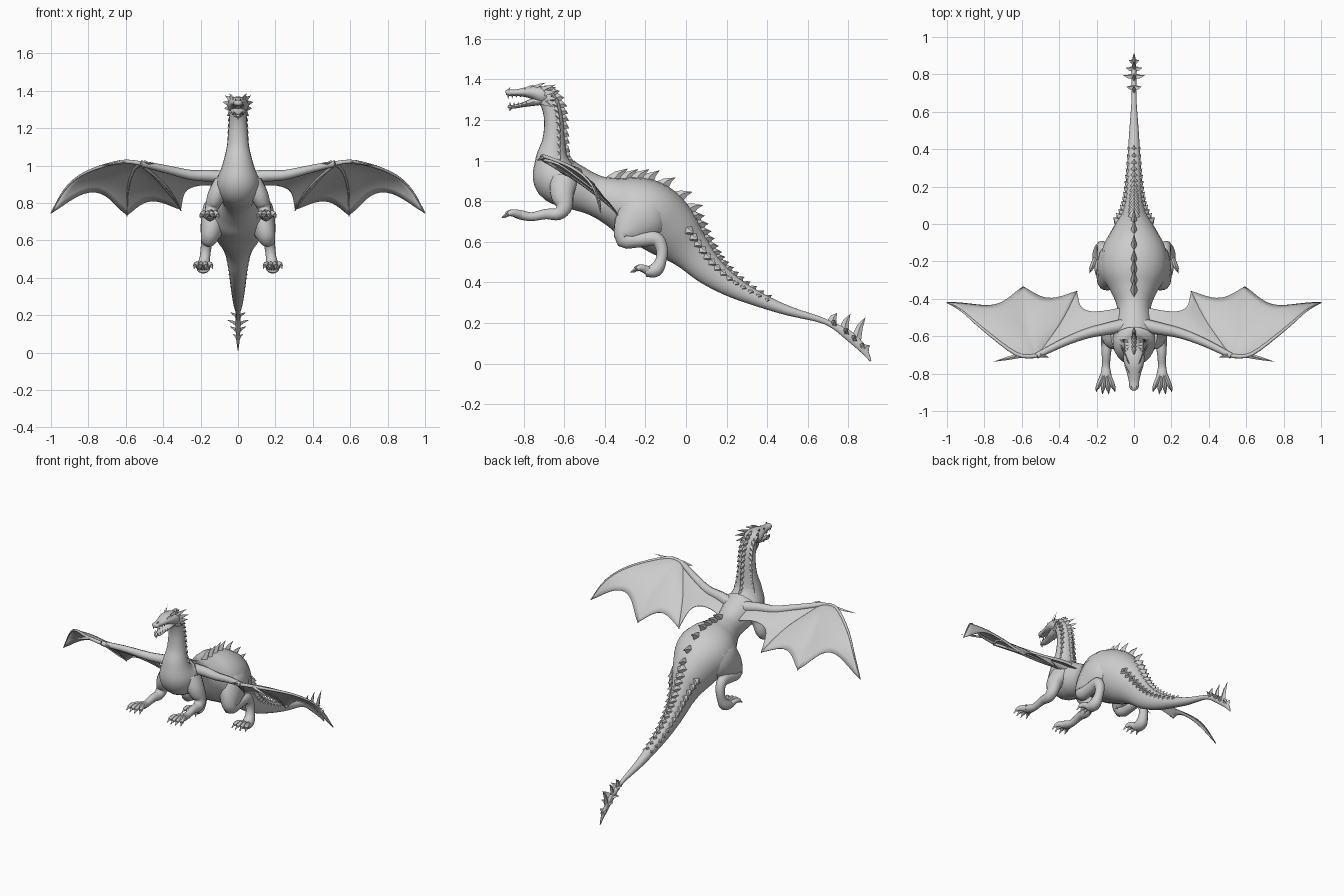
import bpy, bmesh, math
from mathutils import Vector

cube = bpy.data.objects.get("Cube")
if cube:
    bpy.data.objects.remove(cube, do_unlink=True)

grey = bpy.data.materials.new("stone grey")
grey.use_nodes = True
grey.diffuse_color = (0.6, 0.6, 0.6, 1)
grey.node_tree.nodes["Principled BSDF"].inputs["Base Color"].default_value = (0.6, 0.6, 0.6, 1)
X, Y = Vector((1, 0, 0)), Vector((0, 1, 0))


def finish(name, bm, mirror=False, angle=50, thickness=0):
    bmesh.ops.recalc_face_normals(bm, faces=bm.faces)
    mesh = bpy.data.meshes.new(name)
    bm.to_mesh(mesh)
    bm.free()
    mesh.materials.append(grey)
    ob = bpy.data.objects.new(name, mesh)
    bpy.context.collection.objects.link(ob)
    if thickness:
        mod = ob.modifiers.new("thickness", 'SOLIDIFY')
        mod.thickness, mod.offset = thickness, 0
    if mirror:
        ob.modifiers.new("mirror", 'MIRROR').use_mirror_merge = False
    bpy.ops.object.select_all(action='DESELECT')
    ob.select_set(True)
    bpy.context.view_layer.objects.active = ob
    bpy.ops.object.shade_smooth_by_angle(angle=math.radians(angle))


def sample(rows, i):
    """Smooth interpolation through rows at a fractional index."""
    last = len(rows) - 1
    k = min(int(i), last - 1)
    t = i - k
    a, b, c, d = [Vector(rows[min(max(j, 0), last)]) for j in range(k - 1, k + 3)]
    return b + (c - a) * (t / 2) + (a * 2 - b * 5 + c * 4 - d) * (t * t / 2) + (b * 3 - a - c * 3 + d) * (t ** 3 / 2)


def frame(rows, i, ref=X):
    last, e = len(rows) - 1, 0.05
    row = sample(rows, i)
    t = (sample(rows, min(i + e, last)) - sample(rows, max(i - e, 0)))
    t = Vector(t[:3]).normalized()
    side = (ref - t * ref.dot(t)).normalized()
    return Vector(row[:3]), t, side, side.cross(t), max(row[3], 0.002), max(row[4], 0.002)


def loft(bm, rows, sides=16, steps=4, ref=X):
    """Skin elliptical rings of (x, y, z, half width, half height)."""
    rings = []
    for s in range((len(rows) - 1) * steps + 1):
        p, t, side, up, w, h = frame(rows, s / steps, ref)
        angles = [math.tau * k / sides for k in range(sides)]
        rings.append([bm.verts.new(p + side * w * math.cos(a) + up * h * math.sin(a)) for a in angles])
    for r, q in zip(rings, rings[1:]):
        for k in range(sides):
            n = (k + 1) % sides
            bm.faces.new((r[k], r[n], q[n], q[k]))
    bm.faces.new(rings[0])
    bm.faces.new(rings[-1])


def spike(bm, base, tip, u, v):
    """Four-sided thorn with base half axes u and v, bent a little at the middle."""
    mid = base.lerp(tip, 0.5) - v * 0.25
    low = [bm.verts.new(base + d) for d in (u, v, -u, -v)]
    top = [bm.verts.new(mid + d * 0.6) for d in (u, v, -u, -v)]
    end = bm.verts.new(tip)
    for k in range(4):
        n = (k + 1) % 4
        bm.faces.new((low[k], low[n], top[n], top[k]))
        bm.faces.new((top[k], top[n], end))


# Neck, trunk and tail: y, z, half width, half height
spine = [(0, *r) for r in (
    (-.71, 1.325, .04, .04), (-.67, 1.28, .045, .046), (-.652, 1.2, .05, .047), (-.652, 1.1, .06, .056),
    (-.66, 1.0, .085, .085), (-.635, .915, .115, .12), (-.55, .87, .105, .11), (-.45, .83, .09, .10),
    (-.36, .80, .125, .12), (-.27, .77, .175, .155), (-.17, .73, .18, .165), (-.07, .65, .13, .145),
    (.02, .56, .077, .103), (.11, .465, .054, .077), (.22, .385, .043, .055), (.35, .32, .035, .037),
    (.5, .262, .025, .024), (.65, .22, .014, .015), (.72, .19, .012, .014), (.8, .14, .013, .024),
    (.87, .075, .01, .02), (.91, .012, .002, .004))]
bm = bmesh.new()
loft(bm, spine, 20, 5)
finish("body", bm)


# Thorns and overlapping scales along the spine
def spine_row(bm, start, end, count, height, lean, width, length, degrees=90):
    for k in range(count):
        f = k / (count - 1)
        p, t, side, up, w, h = frame(spine, start + (end - start) * f)
        a = math.radians(degrees)
        out = (side * h * math.cos(a) + up * w * math.sin(a)).normalized()
        size = height[0] + (height[1] - height[0]) * f
        base = p + (side * w * math.cos(a) + up * h * math.sin(a)) * 0.95
        spike(bm, base, base + out * size + t * size * lean, out.cross(t) * size * width, t * size * length)


bm = bmesh.new()
spine_row(bm, 0.2, 4.0, 12, (.034, .026), 0.6, .45, .9)
spine_row(bm, 7.7, 10.9, 7, (.07, .06), 0.7, .28, .55)
spine_row(bm, 11.2, 15.3, 15, (.038, .014), 1.0, .9, 1.1)
finish("back_thorns", bm, angle=20)
bm = bmesh.new()
spine_row(bm, 0.4, 3.8, 11, (.02, .014), 1.2, .9, 1.3, 30)
spine_row(bm, 11.4, 15.3, 14, (.024, .01), 1.3, 1.2, 1.5, 30)
finish("side_scales", bm, True, 20)

# Tail club spikes
bm = bmesh.new()
for y, z, ty, tz in ((.72, .20, .745, .25), (.78, .165, .81, .245), (.84, .125, .885, .23), (.88, .075, .908, .09)):
    spike(bm, Vector((0, y, z)), Vector((0, ty, tz)), X * .01, Vector((0, .022, -.015)))
finish("tail_spikes", bm, angle=20)
bm = bmesh.new()
for y, z, reach in ((.73, .19, .042), (.79, .15, .06), (.83, .115, .045), (.87, .075, .028)):
    spike(bm, Vector((.004, y, z)), Vector((reach, y + .005, z + .025)), Vector((0, .008, .01)), Vector((0, .016, -.012)))
finish("tail_side_spikes", bm, True, 20)

# Head, with an open mouth
bm = bmesh.new()
loft(bm, [(0, *r) for r in ((-.66, 1.30, .03, .03), (-.70, 1.32, .056, .044), (-.75, 1.335, .052, .035),
     (-.79, 1.337, .04, .025), (-.84, 1.335, .028, .016), (-.875, 1.335, .024, .017), (-.888, 1.333, .012, .01))], 14)
finish("upper_head", bm)
bm = bmesh.new()
loft(bm, [(0, *r) for r in ((-.69, 1.305, .042, .028), (-.75, 1.29, .038, .02), (-.80, 1.276, .028, .012),
     (-.85, 1.266, .022, .009), (-.878, 1.268, .008, .006))], 12)
spike(bm, Vector((0, -.86, 1.264)), Vector((0, -.868, 1.243)), X * .006, Y * .012)
finish("lower_jaw", bm)

# Horns, cheek frills, brows and teeth: base, tip, thickness
bm = bmesh.new()
for base, tip, thick in (
        ((.025, -.755, 1.355), (.048, -.69, 1.385), .015), ((.038, -.72, 1.345), (.07, -.64, 1.375), .018),
        ((.045, -.71, 1.33), (.082, -.635, 1.34), .019), ((.045, -.70, 1.31), (.075, -.635, 1.305), .019),
        ((.04, -.71, 1.295), (.06, -.655, 1.265), .016), ((.03, -.79, 1.35), (.048, -.75, 1.373), .014),
        ((.012, -.875, 1.345), (.016, -.865, 1.362), .007)):
    spike(bm, Vector(base), Vector(tip), Vector((0, .4, 1)) * thick, Vector((.6, 1, 0)) * thick)
for k in range(5):
    y, x = -.875 + k * .02, .014 + k * .004
    spike(bm, Vector((x, y, 1.325)), Vector((x, y, 1.302 + k * .003)), X * .004, Y * .005)
    spike(bm, Vector((x - .003, y + .01, 1.27)), Vector((x, y + .008, 1.29)), X * .004, Y * .005)
finish("horns_and_teeth", bm, True, 20)


# Legs with clawed feet
def leg(name, rows, foot, toe_reach, toe_z):
    bm = bmesh.new()
    loft(bm, rows, 14)
    foot = Vector(foot)
    for k in (-1.5, -.5, .5, 1.5):
        reach = toe_reach * (1 - .12 * abs(k))
        knuckle = foot + Vector((k * .023, -reach * .55, toe_z + .008))
        tip = foot + Vector((k * .03, -reach * .85, toe_z))
        loft(bm, [(*(foot + X * k * .01), .017, .022), (*knuckle, .014, .017), (*tip, .01, .011)], 8, 3)
        spike(bm, tip, tip + Vector((k * .004, -reach * .3, -.016)), X * .008, Vector((0, 0, .01)))
    finish(name, bm, True)


leg("front_legs", [(.08, -.60, .91, .05, .07), (.115, -.61, .84, .048, .06), (.14, -.60, .775, .036, .042),
    (.145, -.63, .738, .032, .032), (.148, -.69, .737, .025, .026), (.15, -.76, .724, .022, .022),
    (.15, -.81, .732, .03, .024), (.15, -.845, .737, .03, .017)], (.152, -.815, .735), .09, .0)
leg("hind_legs", [(.085, -.16, .78, .08, .09), (.11, -.21, .73, .087, .13), (.138, -.275, .665, .064, .092),
    (.155, -.30, .61, .044, .046), (.16, -.23, .61, .036, .038), (.165, -.15, .615, .032, .036),
    (.17, -.12, .57, .029, .03), (.177, -.123, .51, .028, .028), (.184, -.15, .462, .036, .036),
    (.186, -.20, .452, .036, .024)], (.186, -.18, .455), .09, .01)

# Wing skeleton: arm from the shoulder to the wrist, then three fingers
wrist = Vector((.52, -.705, 1.012))
arm = [(.04, -.54, .93), (.14, -.56, .945), (.25, -.585, .95), (.38, -.635, .98), wrist]
lead = [wrist, (.63, -.695, 1.02), (.81, -.56, .965), (.92, -.465, .88), (1.0, -.42, .745)]
middle = [wrist, (.555, -.62, .985), (.58, -.53, .92), (.592, -.43, .84), (.593, -.335, .735)]
inner = [wrist, (.45, -.615, .955), (.39, -.53, .90), (.345, -.45, .84), (.305, -.36, .765)]
hem = [(.04, -.44, .87), (.14, -.462, .895), (.23, -.468, .89), (.285, -.44, .855), (.305, -.36, .765)]


def bone(bm, path, thick, thin, drop=0):
    n = len(path) - 1
    loft(bm, [(p[0], p[1], p[2] - drop, *[thick + (thin - thick) * k / n] * 2) for k, p in enumerate(path)], 8, 4, Y)


bm = bmesh.new()
bone(bm, arm, .038, .016)
bone(bm, lead, .012, .003)
for finger in (middle, inner):
    bone(bm, finger, .009, .003, .005)
spike(bm, Vector((.60, -.70, 1.02)), Vector((.755, -.737, 1.0)), Y * .015, Vector((0, 0, .01)))
spike(bm, Vector((.50, -.70, 1.02)), Vector((.45, -.715, 1.01)), Y * .012, Vector((0, 0, .01)))
finish("wing_bones", bm, True)


# Wing skin: billowing panels with scalloped edges
def panel(bm, a, b, scallop, billow, n=12):
    grid = []
    for i in range(n + 1):
        u = i / n
        bulge = 4 * u * (1 - u)
        row = []
        for j in range(n + 1):
            v = j / n * (1 - scallop * bulge) * (len(a) - 1)
            p = sample(a, v).lerp(sample(b, v), u)
            row.append(bm.verts.new(p + Vector((0, .3, 1)) * billow * bulge * math.sin(math.pi * j / n * .6)))
        grid.append(row)
    for r, q in zip(grid, grid[1:]):
        for j in range(n):
            bm.faces.new((r[j], r[j + 1], q[j + 1], q[j]))


bm = bmesh.new()
panel(bm, lead, middle, .22, .012)
panel(bm, middle, inner, .15, .01)
panel(bm, arm, hem, 0, .006)
bmesh.ops.remove_doubles(bm, verts=bm.verts, dist=.0005)
finish("wing_skin", bm, True, 60, .005)
